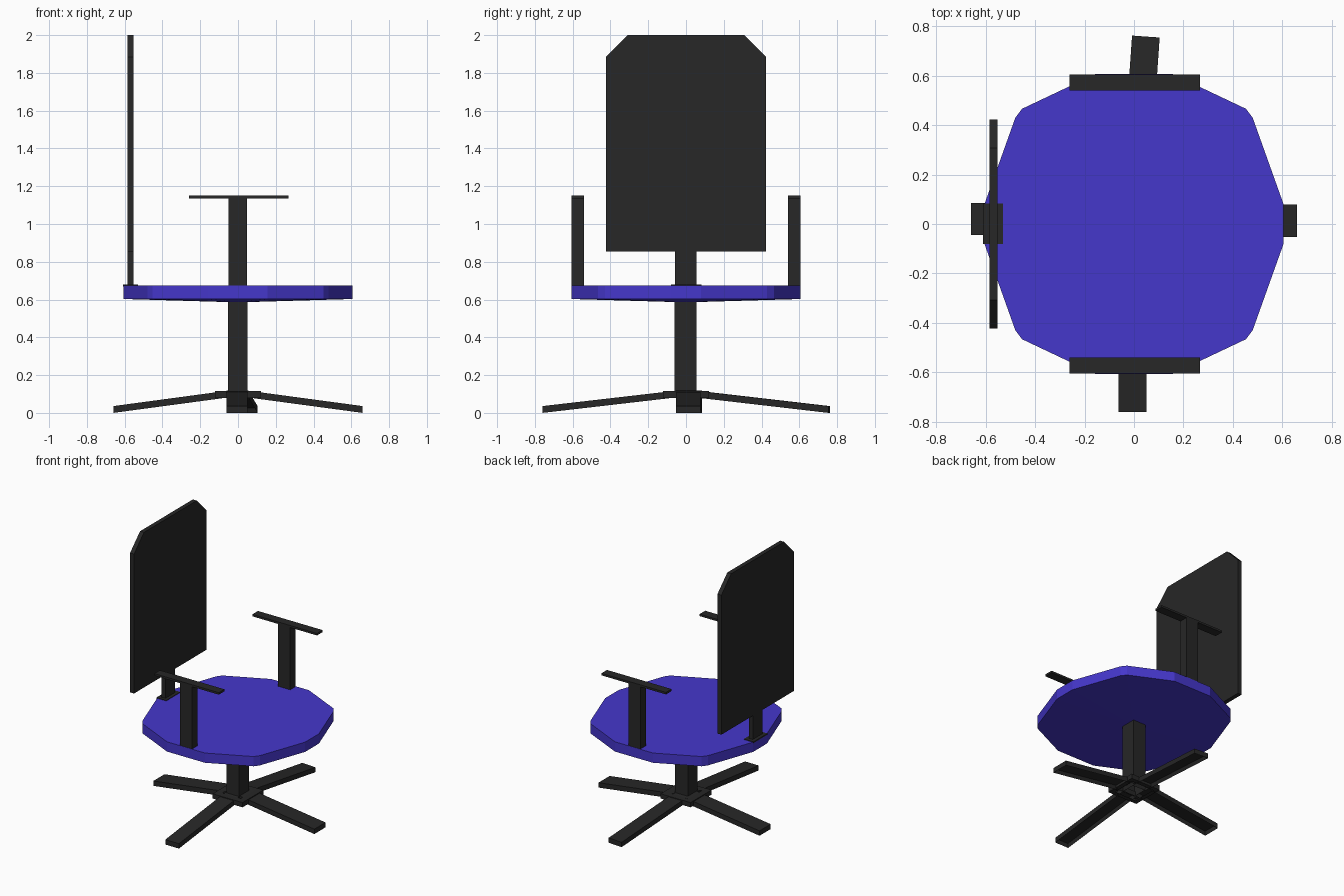
import bpy, bmesh, math
from mathutils import Matrix, Vector

if "Cube" in bpy.data.objects:
    bpy.data.objects.remove(bpy.data.objects["Cube"])


def material(name, color):
    m = bpy.data.materials.new(name)
    m.diffuse_color = color
    m.use_nodes = True
    m.node_tree.nodes["Principled BSDF"].inputs["Base Color"].default_value = m.diffuse_color
    return m


BLACK = material("black_plastic", (0.02, 0.02, 0.02, 1))
BLUE = material("blue_fabric", (0.06, 0.038, 0.60, 1))


def finish(name, bm, mat):
    bm.normal_update()
    me = bpy.data.meshes.new(name)
    bm.to_mesh(me)
    bm.free()
    me.materials.append(mat)
    ob = bpy.data.objects.new(name, me)
    bpy.context.collection.objects.link(ob)
    return ob


def box_bm(x, y, z):
    bm = bmesh.new()
    bmesh.ops.create_cube(bm, size=1)
    for v in bm.verts:
        v.co = Vector([r[0] if c < 0 else r[1] for c, r in zip(v.co, (x, y, z))])
    bm.normal_update()
    return bm


def box(name, x, y, z):
    return finish(name, box_bm(x, y, z), BLACK)


def facing(bm, sign):
    return [f for f in bm.faces if f.normal.z * sign > 0.9]


# Seat: twelve-cornered-style cushion, flat top, shallow pointed underside
quarter = [(0.605, 0.08), (0.48, 0.43), (0.453, 0.466), (0.155, 0.607)]
outline = (quarter + [(-x, y) for x, y in reversed(quarter)]
           + [(-x, -y) for x, y in quarter] + [(x, -y) for x, y in reversed(quarter)])
bm = bmesh.new()
top = [bm.verts.new((x, y, 0.675)) for x, y in outline]
low = [bm.verts.new((x, y, 0.603)) for x, y in outline]
centre = bm.verts.new((0, 0, 0.585))
bm.faces.new(top)
for i in range(len(outline)):
    j = (i + 1) % len(outline)
    bm.faces.new((low[i], low[j], top[j], top[i]))
    bm.faces.new((low[j], low[i], centre))
finish("seat", bm, BLUE)

# Backrest: upright panel with clipped top corners
bm = bmesh.new()
side = [(0.423, 0.855), (0.423, 1.885), (0.308, 2.0)]
prof = side + [(-y, z) for y, z in reversed(side)]
face = bm.faces.new([bm.verts.new((-0.585, y, z)) for y, z in prof])
ext = bmesh.ops.extrude_face_region(bm, geom=[face], use_keep_orig=True)
for v in ext["geom"]:
    if isinstance(v, bmesh.types.BMVert):
        v.co.x = -0.553
bmesh.ops.recalc_face_normals(bm, faces=bm.faces)
finish("backrest", bm, BLACK)
box("backrest_post", (-0.584, -0.554), (-0.057, 0.055), (0.675, 0.86))
box("backrest_foot", (-0.61, -0.53), (-0.08, 0.083), (0.67, 0.679))

# Armrests: post and thin pad on each side
for s, label in ((1, "left"), (-1, "right")):
    y = sorted((s * 0.54, s * 0.605))
    box(label + "_arm_post", (-0.05, 0.048), y, (0.67, 1.137))
    box(label + "_arm_pad", (-0.26, 0.267), y, (1.135, 1.15))

# Centre post: tube open at the bottom
bm = box_bm((-0.053, 0.05), (-0.06, 0.055), (0.085, 0.61))
bmesh.ops.delete(bm, geom=facing(bm, -1), context="FACES")
finish("centre_post", bm, BLACK)

# Hub: square collar with a hole for the post
bm = box_bm((-0.122, 0.122), (-0.122, 0.122), (0.08, 0.115))
for sign, width in ((1, 0.067), (-1, 0.045)):
    f = facing(bm, sign)
    bmesh.ops.inset_region(bm, faces=f, thickness=width)
    bmesh.ops.delete(bm, geom=f, context="FACES")
finish("base_hub", bm, BLACK)


# Legs: sloping channels, hollow underneath
def leg(name, angle, reach, width, offset):
    bm = box_bm((0.05, reach), (-width / 2, width / 2), (0, 0.036))
    f = facing(bm, -1)
    bmesh.ops.inset_region(bm, faces=f, thickness=0.014)
    bmesh.ops.translate(bm, verts=f[0].verts, vec=(0, 0, 0.024))
    for v in bm.verts:
        v.co.z += 0.082 * min(1, (reach - v.co.x) / (reach - 0.1))
    bmesh.ops.transform(bm, verts=bm.verts, matrix=Matrix.Translation(offset)
                        @ Matrix.Rotation(math.radians(angle), 4, "Z"))
    finish(name, bm, BLACK)


leg("right_leg", 0, 0.66, 0.13, (0, 0.013, 0))
leg("left_leg", 180, 0.66, 0.13, (0, 0.02, 0))
leg("front_leg", -90, 0.76, 0.112, (-0.006, 0, 0))
leg("back_leg", 86, 0.76, 0.112, (-0.005, 0, 0))
